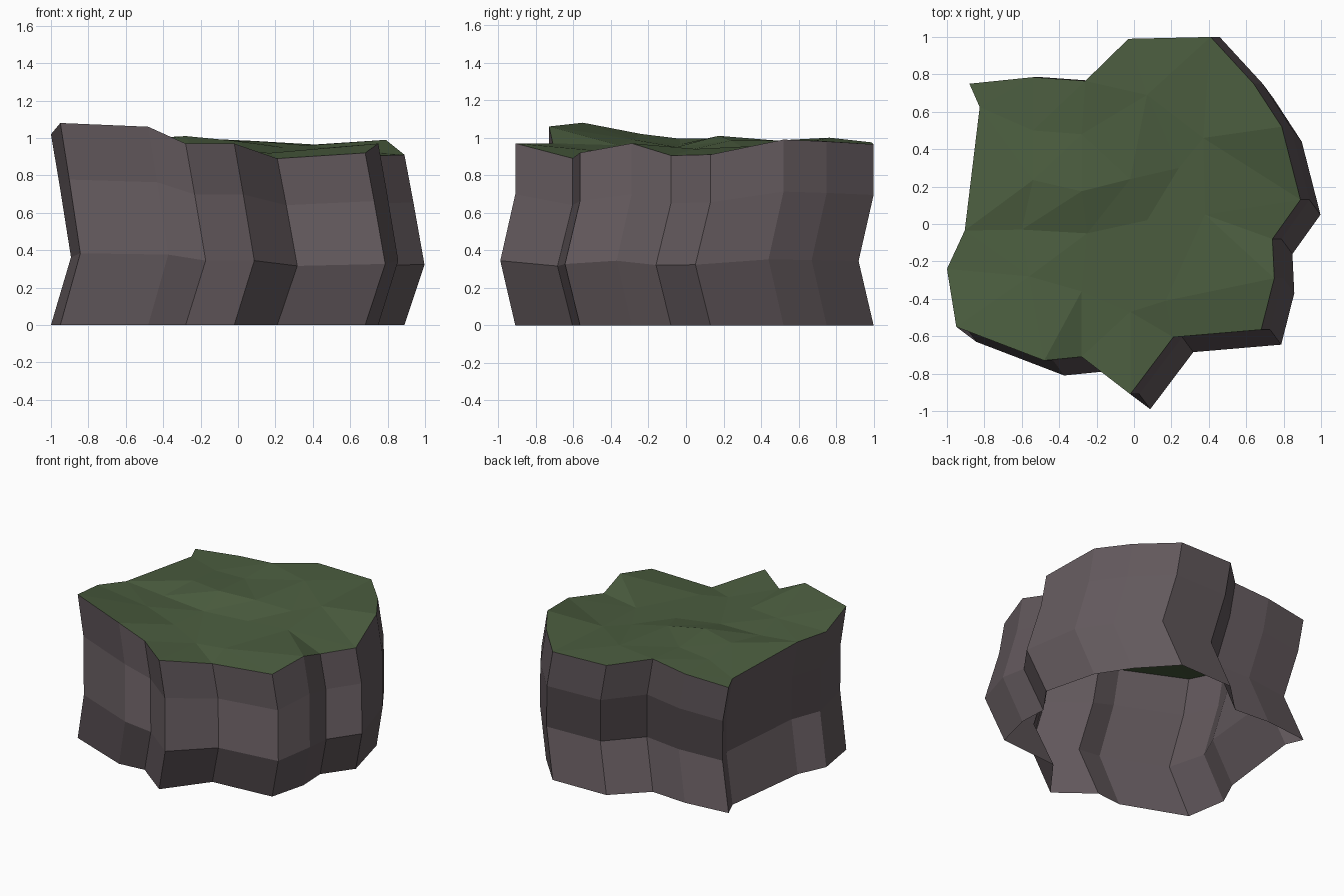
import bpy, bmesh
from mathutils import Vector
from mathutils.geometry import delaunay_2d_cdt

if "Cube" in bpy.data.objects:
    bpy.data.objects.remove(bpy.data.objects["Cube"])

# Rim of the grassy top, anticlockwise: x, y, z
RIM = [(-.02, -.91, .97), (.21, -.605, .89), (.68, -.565, .92), (.75, -.29, .97),
       (.74, -.08, .905), (.89, .13, .91), (.79, .52, .99), (.64, .75, .98),
       (.41, 1.0, .965), (-.03, .99, .975), (-.26, .765, 1.0), (-.54, .785, .97),
       (-.88, .75, .945), (-.825, .625, .95), (-.905, -.035, .995),
       (-1.0, -.24, 1.02), (-.95, -.55, 1.08), (-.48, -.73, 1.06), (-.28, -.71, .97)]

# Gentle bumps inside the rim
BUMPS = [(-.54, .235, .995), (-.28, .175, 1.01), (-.02, .24, .985), (-.6, -.03, .965),
         (-.25, -.05, .95), (.07, .02, .935), (-.56, -.28, .99), (-.28, -.36, .96),
         (-.02, -.47, .93), (.17, -.41, .92), (.38, .05, .94), (.24, .3, .95),
         (.37, .46, .96), (.07, .69, .985), (-.54, .5, .97), (-.28, .48, .985)]

# Wall levels: fraction of rim height, shift in x, shift in y
LEVELS = [(0, 0, 0), (.355, .107, -.08), (.72, .048, 0), (1, 0, 0)]


def material(name, color):
    m = bpy.data.materials.new(name)
    m.diffuse_color = (*color, 1)
    m.use_nodes = True
    m.node_tree.nodes["Principled BSDF"].inputs["Base Color"].default_value = m.diffuse_color
    return m


def add_object(name, verts, faces, mat):
    me = bpy.data.meshes.new(name)
    me.from_pydata(verts, [], faces)
    me.materials.append(mat)
    ob = bpy.data.objects.new(name, me)
    bpy.context.collection.objects.link(ob)
    return ob


grass = material("moss green", (.072, .112, .051))
stone = material("grey brown rock", (.122, .098, .107))
n = len(RIM)

# Rock wall: the rim outline lofted through shifted levels, open underneath
verts = [(x + dx, y + dy, z * f) for f, dx, dy in LEVELS for x, y, z in RIM]
faces = [(k * n + i, k * n + (i + 1) % n, (k + 1) * n + (i + 1) % n, (k + 1) * n + i)
         for k in range(len(LEVELS) - 1) for i in range(n)]
add_object("rock_wall", verts, faces, stone)

# Grass top: triangulated between the rim and the bumps
points = RIM + BUMPS
co, _, tris, orig, _, _ = delaunay_2d_cdt(
    [Vector(p[:2]) for p in points], [(i, (i + 1) % n) for i in range(n)], [], 1, 1e-5)
top = [(c.x, c.y, points[o[0]][2]) for c, o in zip(co, orig)]
add_object("grass_top", top, tris, grass)
